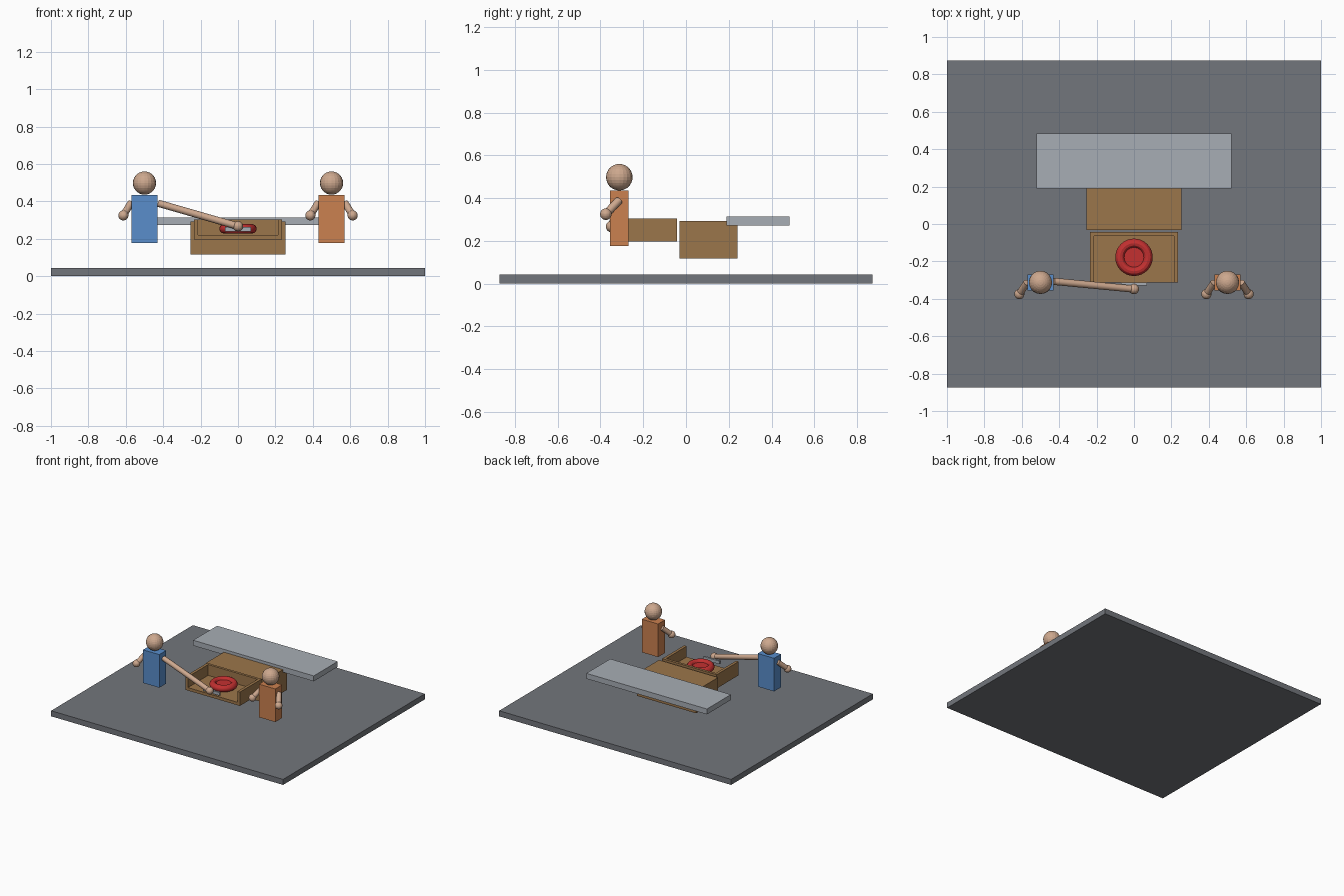
import bpy
from mathutils import Vector

cube = bpy.data.objects.get("Cube")
if cube:
    bpy.data.objects.remove(cube, do_unlink=True)


def material(name, rgb):
    m = bpy.data.materials.new(name)
    m.use_nodes = True
    m.diffuse_color = (*rgb, 1)
    m.node_tree.nodes["Principled BSDF"].inputs["Base Color"].default_value = (*rgb, 1)
    return m


floor_grey = material("floor grey", (0.17, 0.18, 0.2))
steel = material("light steel", (0.39, 0.42, 0.46))
wood = material("brown wood", (0.33, 0.18, 0.07))
red = material("red", (0.55, 0.03, 0.03))
skin = material("skin", (0.61, 0.39, 0.27))
blue = material("blue cloth", (0.1, 0.27, 0.6))
orange = material("orange cloth", (0.6, 0.22, 0.08))


def finish(name, mat):
    ob = bpy.context.object
    ob.name = name
    ob.data.materials.append(mat)
    return ob


def box(name, mat, x, y, z):
    """Box from (min, max) extents on each axis."""
    bpy.ops.mesh.primitive_cube_add(size=1, location=[sum(e) / 2 for e in (x, y, z)])
    ob = finish(name, mat)
    ob.scale = [e[1] - e[0] for e in (x, y, z)]
    bpy.ops.object.transform_apply(location=False, rotation=False, scale=True)
    return ob


def ball(name, mat, centre, radius):
    bpy.ops.mesh.primitive_uv_sphere_add(segments=20, ring_count=14, radius=radius, location=centre)
    return finish(name, mat)


def rod(name, mat, start, end, radius):
    a, b = Vector(start), Vector(end)
    bpy.ops.mesh.primitive_cylinder_add(vertices=16, radius=radius, depth=(b - a).length,
                                        location=(a + b) / 2)
    bpy.context.object.rotation_euler = (b - a).to_track_quat("Z", "Y").to_euler()
    bpy.ops.object.select_all(action="DESELECT")
    ob = finish(name, mat)
    ob.select_set(True)
    bpy.ops.object.shade_smooth_by_angle()
    return ob


def arm(name, shoulder, hand):
    rod(name + "_arm", skin, shoulder, hand, 0.019)
    ball(name + "_hand", skin, hand, 0.027)


def person(name, cloth, x):
    box(name + "_body", cloth, (x - 0.07, x + 0.07), (-0.355, -0.27), (0.177, 0.435))
    ball(name + "_head", skin, (x, -0.312, 0.498), 0.062)


# Floor, cabinet and counter
box("floor", floor_grey, (-1, 1), (-0.873, 0.873), (0, 0.043))
box("cabinet", wood, (-0.255, 0.255), (-0.031, 0.24), (0.117, 0.293))
box("counter_top", steel, (-0.52, 0.52), (0.19, 0.485), (0.273, 0.315))

# Open-fronted drawer
box("drawer_bottom", wood, (-0.235, 0.235), (-0.313, -0.043), (0.197, 0.22))
box("drawer_back", wood, (-0.235, 0.235), (-0.063, -0.043), (0.22, 0.304))
for side, s in (("left", 1), ("right", -1)):
    box("drawer_side_" + side, wood, sorted((s * 0.213, s * 0.235)), (-0.313, -0.063), (0.22, 0.304))
box("drawer_handle", steel, (-0.07, 0.07), (-0.328, -0.313), (0.238, 0.262))

# Red ring in the drawer
bpy.ops.mesh.primitive_torus_add(major_segments=32, minor_segments=12, major_radius=0.075,
                                 minor_radius=0.025, location=(0, -0.178, 0.253))
finish("ring", red)
bpy.ops.object.shade_smooth_by_angle()
rod("ring_hub", red, (0, -0.178, 0.24), (0, -0.178, 0.262), 0.055)

# People: the blue one reaches into the drawer
person("blue_person", blue, -0.5)
person("orange_person", orange, 0.5)
for name, x, s in (("blue_right", -0.5, -1), ("orange_right", 0.5, -1), ("orange_left", 0.5, 1)):
    arm(name, (x + s * 0.073, -0.313, 0.39), (x + s * 0.113, -0.375, 0.325))
arm("blue_left", (-0.427, -0.307, 0.39), (0, -0.348, 0.267))
